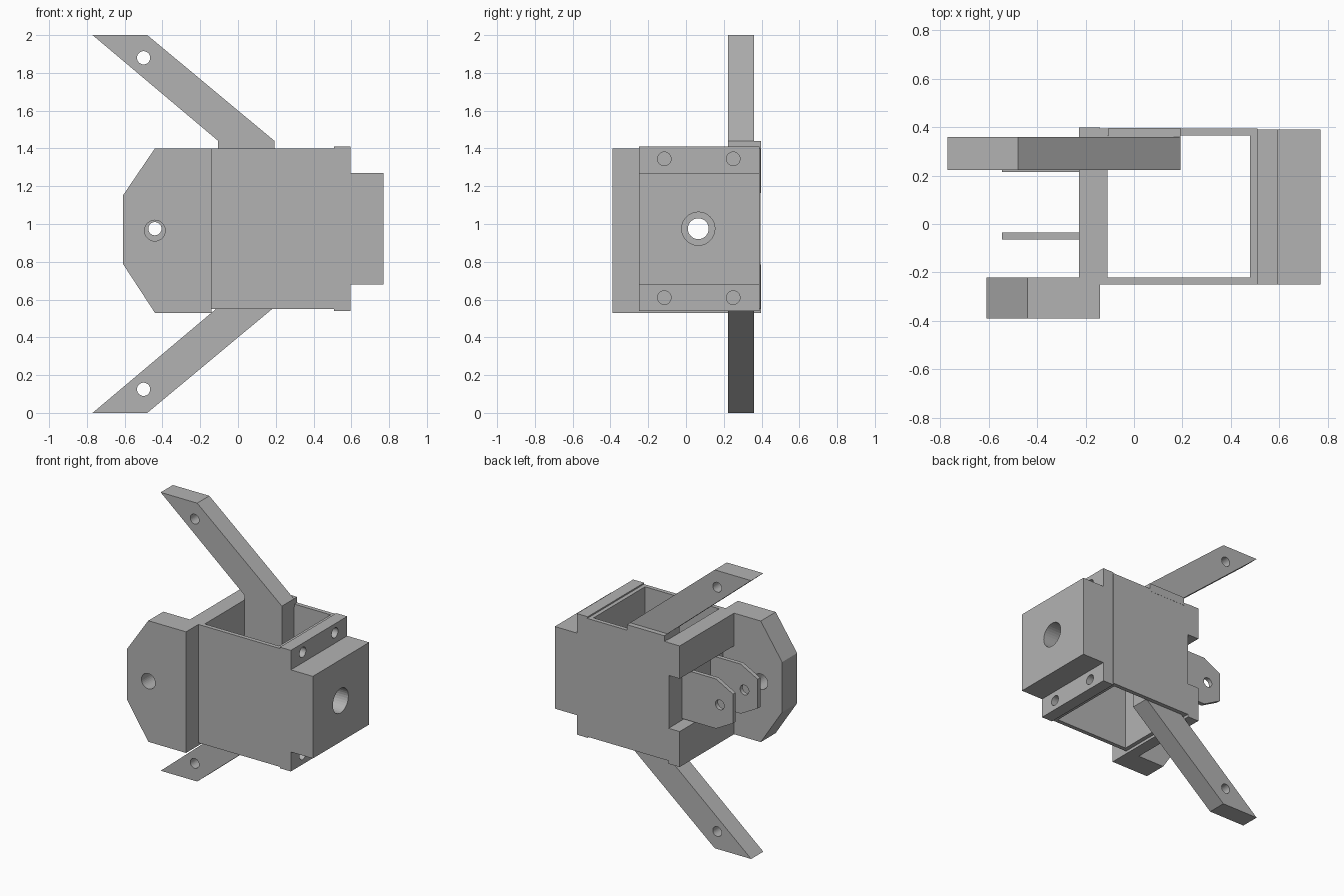
import bpy, bmesh, math
from mathutils import Vector

if "Cube" in bpy.data.objects:
    bpy.data.objects.remove(bpy.data.objects["Cube"], do_unlink=True)

grey = bpy.data.materials.new("plain grey")
grey.use_nodes = True
grey.diffuse_color = (0.45, 0.45, 0.45, 1)
grey.node_tree.nodes["Principled BSDF"].inputs["Base Color"].default_value = (0.45, 0.45, 0.45, 1)


def prism(name, outline, lo, hi, axis="y"):
    """Extrude an outline: (x, z) along y, (y, z) along x, (x, y) along z."""
    place = {"y": lambda a, b, d: (a, d, b),
             "x": lambda a, b, d: (d, a, b),
             "z": lambda a, b, d: (a, b, d)}[axis]
    bm = bmesh.new()
    face = bm.faces.new([bm.verts.new(place(a, b, lo)) for a, b in outline])
    new = bmesh.ops.extrude_face_region(bm, geom=[face])["geom"]
    shift = Vector(place(0, 0, hi - lo))
    bmesh.ops.translate(bm, verts=[v for v in new if isinstance(v, bmesh.types.BMVert)], vec=shift)
    bmesh.ops.recalc_face_normals(bm, faces=bm.faces[:])
    mesh = bpy.data.meshes.new(name)
    bm.to_mesh(mesh)
    bm.free()
    mesh.materials.append(grey)
    obj = bpy.data.objects.new(name, mesh)
    bpy.context.collection.objects.link(obj)
    return obj


def rect(a0, a1, b0, b1):
    return [(a0, b0), (a1, b0), (a1, b1), (a0, b1)]


def box(name, x0, x1, y0, y1, z0, z1):
    return prism(name, rect(x0, x1, z0, z1), y0, y1)


def circle(a, b, r, n=32):
    turn = 2 * math.pi / n
    return [(a + r * math.cos(i * turn), b + r * math.sin(i * turn)) for i in range(n)]


def combine(obj, others, operation="DIFFERENCE"):
    """Apply booleans and discard the helper objects."""
    for other in others:
        mod = obj.modifiers.new("combine", "BOOLEAN")
        mod.operation, mod.solver, mod.object = operation, "EXACT", other
    graph = bpy.context.evaluated_depsgraph_get()
    mesh = bpy.data.meshes.new_from_object(obj.evaluated_get(graph))
    obj.modifiers.clear()
    obj.data = mesh
    for other in others:
        bpy.data.objects.remove(other, do_unlink=True)


def hole(a, b, r, lo, hi, axis):
    return prism("hole_cutter", circle(a, b, r), lo, hi, axis)


MID_Z, SHAFT_Y, PIN_X = 0.975, 0.065, -0.44

# Open rectangular housing with the shaft hole through both end walls
housing = box("housing", -0.14, 0.51, -0.25, 0.395, 0.55, 1.40)
combine(housing, [box("inner_cutter", -0.11, 0.48, -0.22, 0.365, 0.4, 1.6),
                  hole(SHAFT_Y, MID_Z, 0.055, -0.3, 0.6, "x")])

# End block with mounting flange, bolt holes and bore
end_block = prism("end_block", [(0.508, 0.54), (0.595, 0.54), (0.595, 0.68), (0.77, 0.68),
                                (0.77, 1.27), (0.595, 1.27), (0.595, 1.41), (0.508, 1.41)],
                  -0.25, 0.39)
bolts = [hole(y, z, 0.036, 0.4, 0.7, "x") for y in (-0.115, 0.25) for z in (0.61, 1.345)]
combine(end_block, bolts + [hole(SHAFT_Y, MID_Z, 0.088, 0.4, 0.9, "x")])

# Chamfered side plate with its pin hole
side_plate = prism("side_plate", [(-0.61, 0.79), (-0.44, 0.53), (-0.14, 0.53),
                                  (-0.14, 1.40), (-0.44, 1.40), (-0.61, 1.15)], -0.39, -0.22)
combine(side_plate, [hole(PIN_X, 0.965, 0.055, -0.5, 0, "y")])

# Upper and lower rails that join the side plate to the housing
for name, z0, z1 in (("upper_rail", 1.165, 1.40), ("lower_rail", 0.53, 0.785)):
    box(name, -0.228, -0.14, -0.22, 0.398, z0, z1)

# Clevis: a U-shaped bracket with two chamfered ears
clevis = prism("clevis", [(-0.14, 0.797), (-0.41, 0.797), (-0.545, 0.87),
                          (-0.545, 1.08), (-0.41, 1.153), (-0.14, 1.153)], -0.065, 0.245)
combine(clevis, [box("gap_cutter", -0.7, -0.17, -0.035, 0.215, 0.7, 1.3),
                 hole(PIN_X, MID_Z, 0.035, -0.2, 0.4, "y"),
                 hole(SHAFT_Y, MID_Z, 0.055, -0.3, 0, "x")])

# Forked arm: upright inside the housing with two slanted ends, mirrored about z = 1
upper = [(-0.77, 2), (-0.48, 2), (0.193, 1.44)]
lower = [(x, 2 - z) for x, z in reversed(upper)]
arm = prism("forked_arm", upper + lower + [(-0.105, 0.56), (-0.105, 1.44)], 0.222, 0.36)
combine(arm, [hole(-0.5, z, 0.035, 0.1, 0.5, "y") for z in (0.125, 1.88)])

# Raised tab that ties the arm to the back wall
box("arm_tab", -0.105, 0.193, 0.36, 0.396, 1.38, 1.44)
